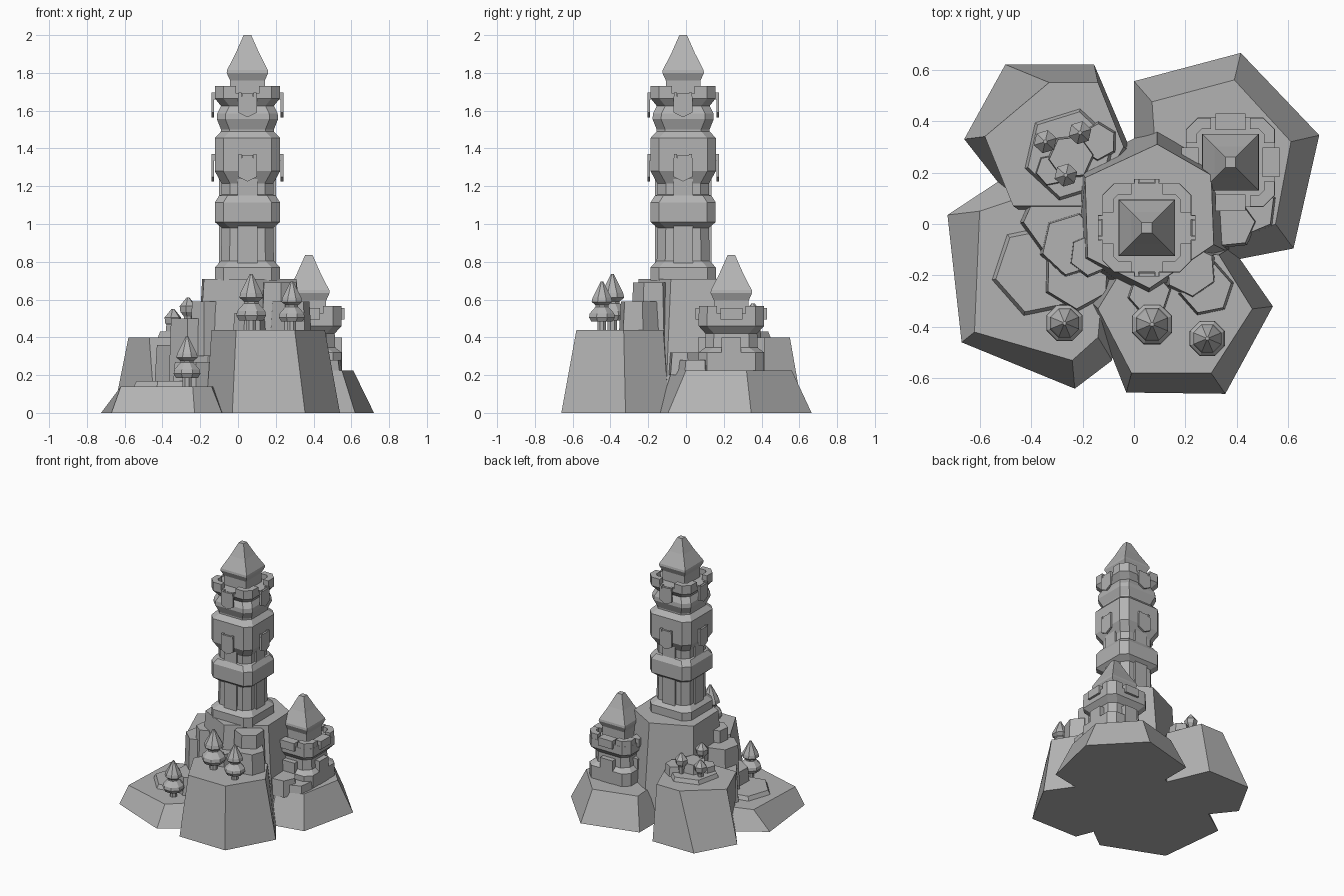
import bpy, bmesh, math
from mathutils import Matrix, Vector

cube = bpy.data.objects.get("Cube")
if cube:
    bpy.data.objects.remove(cube, do_unlink=True)

stone = bpy.data.materials.new("plain_grey")
stone.use_nodes = True
GREY = (0.45, 0.45, 0.45, 1)
stone.diffuse_color = GREY
stone.node_tree.nodes["Principled BSDF"].inputs["Base Color"].default_value = GREY


def finish(name, bm):
    bmesh.ops.recalc_face_normals(bm, faces=bm.faces)
    mesh = bpy.data.meshes.new(name)
    bm.to_mesh(mesh)
    bm.free()
    mesh.materials.append(stone)
    obj = bpy.data.objects.new(name, mesh)
    bpy.context.scene.collection.objects.link(obj)
    return obj


def loft(name, rings):
    """Skin a stack of equal-length rings and cap both ends."""
    bm = bmesh.new()
    rows = [[bm.verts.new(p) for p in ring] for ring in rings]
    n = len(rows[0])
    for a, b in zip(rows, rows[1:]):
        for i in range(n):
            j = (i + 1) % n
            bm.faces.new((a[i], a[j], b[j], b[i]))
    bm.faces.new(rows[0][::-1])
    bm.faces.new(rows[-1])
    return finish(name, bm)


def rock(name, base, top, height):
    return loft(name, [[(x, y, 0) for x, y in base], [(x, y, height) for x, y in top]])


def turned(name, x, y, z, profile, sides, turn=0.0, scale=1.0):
    """Stack of regular rings from (radius, height) pairs."""
    ring = [turn + math.tau * i / sides for i in range(sides)]
    return loft(name, [[(x + scale * r * math.cos(a), y + scale * r * math.sin(a), z + scale * h)
                        for a in ring] for r, h in profile])


def square_ring(x, y, half, z, cut):
    c = half - cut
    pts = [(half, -c), (half, c), (c, half), (-c, half),
           (-half, c), (-half, -c), (-c, -half), (c, -half)]
    return [(x + px, y + py, z) for px, py in pts]


def tower_body(name, x, y, profile, cut=0.045):
    return loft(name, [square_ring(x, y, h, z, cut) for h, z in profile])


def square_roof(name, x, y, z):
    """Little turret with an overhanging flared roof."""
    shape = [(.092, 0), (.092, .07), (.11, .11), (.108, .125), (.062, .215), (.02, .31)]
    return loft(name, [[(x + sx * h, y + sy * h, z + dz)
                        for sx, sy in ((1, 1), (-1, 1), (-1, -1), (1, -1))]
                       for h, dz in shape])


def panel(name, x, y, turn, outline, near, far):
    """Extruded outline of (side, z) points, facing outward on one tower side."""
    rot = Matrix.Rotation(turn, 3, 'Z')
    return loft(name, [[Vector((x, y, 0)) + rot @ Vector((s, -d, z)) for s, z in outline]
                       for d in (near, far)])


def box_outline(half, low, high, mid=0.0):
    return [(mid - half, low), (mid + half, low), (mid + half, high), (mid - half, high)]


# Large faceted islands
rock("back_right_island",
     [(-.5, .62), (-.155, .62), (-.01, .28), (-.12, .05), (-.44, .05), (-.66, .33)],
     [(-.33, .55), (-.14, .55), (-.04, .3), (-.17, .07), (-.47, .07), (-.58, .34)], .4)
rock("back_left_island",
     [(0, .555), (.415, .665), (.72, .345), (.62, -.095), (.365, -.145), (0, .0)],
     [(.07, .475), (.39, .56), (.61, .32), (.55, 0), (.37, -.075), (.1, .05)], .225)
rock("front_left_island",
     [(-.17, -.3), (-.03, -.655), (.355, -.66), (.54, -.32), (.38, -.09), (0, -.05)],
     [(-.14, -.33), (-.01, -.58), (.3, -.58), (.46, -.33), (.33, -.12), (0, -.1)], .44)
rock("front_right_island",
     [(-.725, .035), (-.67, -.46), (-.23, -.64), (-.085, -.53), (-.05, 0), (-.52, .17)],
     [(-.6, .05), (-.62, -.42), (-.24, -.53), (-.14, -.44), (-.1, 0), (-.45, .1)], .14)
rock("central_crag",
     [(.09, .38), (.35, .22), (.37, -.11), (.05, -.31), (-.225, -.15), (-.215, .22)],
     [(.09, .31), (.3, .19), (.31, -.08), (.06, -.25), (-.18, -.13), (-.19, .18)], .71)

# Smaller ledges: x, y, radius, bottom, top, turn
ledges = [
    (-.37, -.18, .17, .13, .17, .2), (-.22, -.2, .13, .1, .27, .5),
    (-.24, -.08, .12, .1, .5, .3), (-.3, .02, .13, .1, .36, .1),
    (-.17, -.12, .08, .3, .59, .4), (.28, -.25, .1, .4, .59, .2),
    (.22, -.18, .1, .4, .69, .6), (.06, -.27, .08, .4, .53, .2),
    (.45, .06, .1, .2, .28, .4), (.38, 0, .09, .2, .32, .1),
    (-.25, .27, .17, .38, .43, .3), (-.245, .26, .085, .4, .5, .1),
    (-.14, .32, .07, .4, .47, .5), (-.32, .21, .06, .4, .47, .2)]
for x, y, r, low, high, turn in ledges:
    turned("rock_ledge", x, y, low, [(r * 1.12, 0), (r, high - low)], 6, turn)

# Conifer trees
tree = [(.028, -.01), (.028, .06), (.07, .05), (.085, .075), (.08, .1), (.042, .14),
        (.042, .15), (.068, .17), (.062, .195), (.008, .295)]
for x, y, z, s in ((.07, -.39, .44, 1), (.285, -.445, .44, .87), (-.27, -.385, .14, .9)):
    turned("conifer_tree", x, y, z, tree, 8, math.pi / 8, s)

# Budding shrubs
bud = [(.018, 0), (.022, .05), (.042, .075), (.046, .105), (.008, .15)]
for x, y, z in ((-.345, .32, .4), (-.21, .355, .43), (-.265, .19, .46)):
    turned("budding_shrub", x, y, z, bud, 6, .3)

# Tall tower
TX, TY = .05, -.015
tower_body("tall_tower", TX, TY, [
    (.173, .7), (.173, .77), (.14, .805), (.137, .98), (.172, 1.01), (.172, 1.115),
    (.15, 1.15), (.137, 1.155), (.137, 1.215), (.173, 1.28), (.173, 1.455), (.14, 1.49),
    (.14, 1.5), (.162, 1.555), (.16, 1.585), (.14, 1.625), (.172, 1.665), (.172, 1.69)])
square_roof("tall_tower_roof", TX, TY, 1.69)

# Small tower
SX, SY = .375, .24
tower_body("small_tower", SX, SY, [
    (.173, .2), (.173, .32), (.14, .345), (.137, .42), (.173, .46), (.173, .525)])
square_roof("small_tower_roof", SX, SY, .525)

# Details repeated on the four sides
for k in range(4):
    turn = k * math.pi / 2
    for low, high in ((1.565, 1.69), (1.225, 1.365)):
        flag = [(-.05, low + .025), (0, low), (.05, low + .025), (.05, high - .015),
                (.03, high - .015), (.03, high), (-.03, high), (-.03, high - .015), (-.05, high - .015)]
        panel("hanging_banner", TX, TY, turn, flag, .176, .19)
        for s in (-.04, .04):
            panel("banner_hook", TX, TY, turn, box_outline(.008, high - .03, high + .005, s), .16, .19)
    panel("tall_tower_door", TX, TY, turn, box_outline(.052, .78, .99), .1, .15)
    panel("tall_tower_panel", TX, TY, turn, box_outline(.052, 1.14, 1.24), .1, .15)
    panel("small_tower_door", SX, SY, turn, box_outline(.052, .22, .4), .1, .176)
    panel("small_tower_merlon", SX, SY, turn, box_outline(.058, .495, .555), .125, .19)
    # Corner battlements wrap each chamfered corner
    for x, y, low, high, gap in ((TX, TY, 1.685, 1.73, .06), (SX, SY, .52, .565, .075)):
        corner = [(.172, gap), (.172, .127), (.127, .172), (gap, .172),
                  (gap, .13), (.11, .13), (.13, .11), (.13, gap)]
        rot = Matrix.Rotation(turn, 3, 'Z')
        loft("corner_battlement", [[Vector((x, y, 0)) + rot @ Vector((a, b, z))
                                    for a, b in corner] for z in (low, high)])
